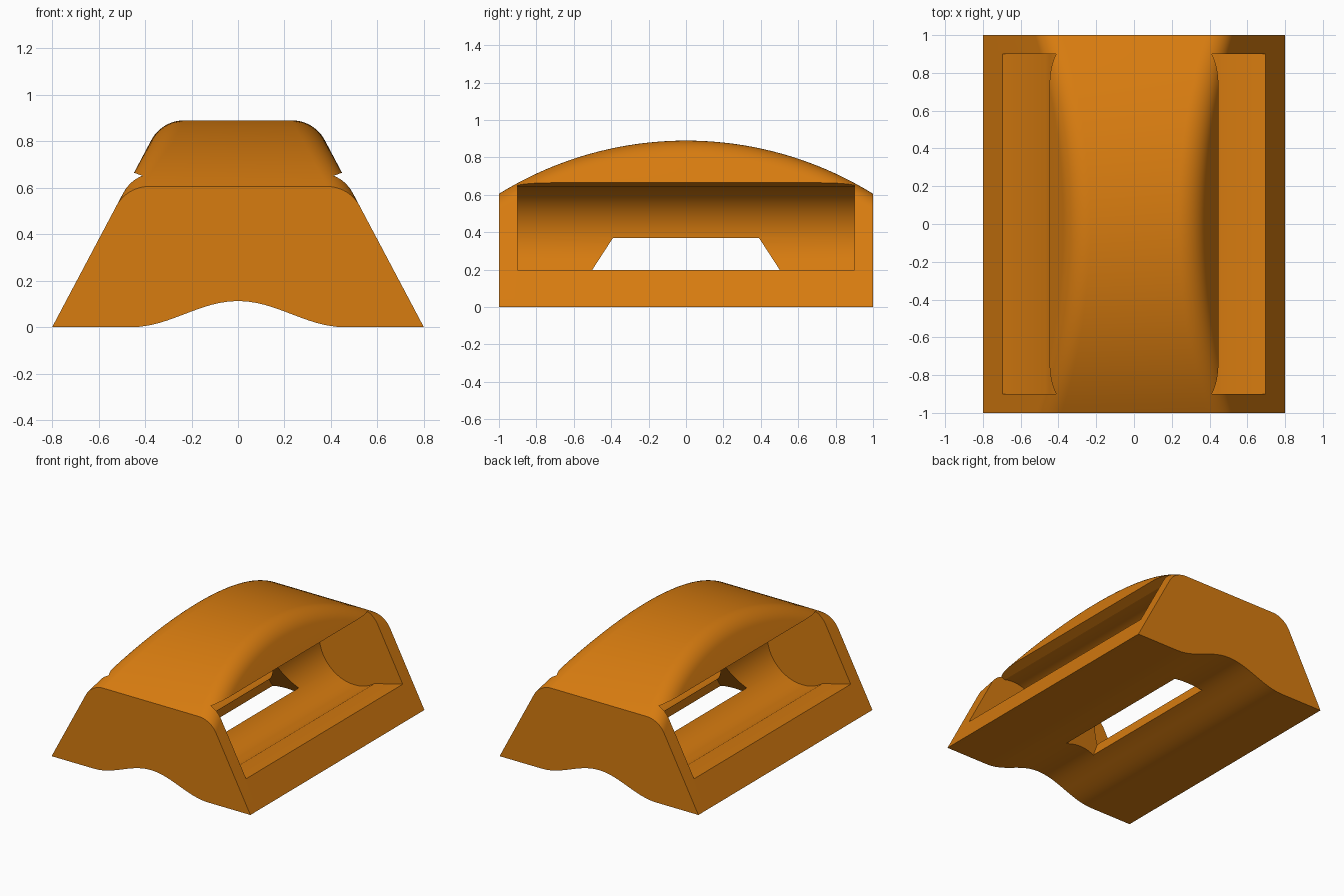
import bpy, bmesh, math

if "Cube" in bpy.data.objects:
    bpy.data.objects.remove(bpy.data.objects["Cube"])

SLOPE = 0.53                      # inward lean of the side faces per unit height
R_TOP = 0.16                      # rounding of the upper long edges


def loft(name, rings):
    """Closed solid from equal-length rings of points."""
    bm = bmesh.new()
    vs = [[bm.verts.new(p) for p in ring] for ring in rings]
    n = len(vs[0])
    for a, b in zip(vs, vs[1:]):
        for i in range(n):
            bm.faces.new((a[i], a[(i + 1) % n], b[(i + 1) % n], b[i]))
    bm.faces.new(vs[0])
    bm.faces.new(vs[-1])
    bmesh.ops.recalc_face_normals(bm, faces=bm.faces)
    mesh = bpy.data.meshes.new(name)
    bm.to_mesh(mesh)
    bm.free()
    ob = bpy.data.objects.new(name, mesh)
    bpy.context.collection.objects.link(ob)
    return ob


def body_section(y):
    """Trapezoid with rounded shoulders and an arched underside."""
    top = 0.89 - (1.9 - math.sqrt(1.9 ** 2 - y * y))
    lean = math.atan2(1, SLOPE)                       # side angle
    cx = 0.8 - SLOPE * top - R_TOP * math.tan(lean / 2)
    cz = top - R_TOP
    start = math.pi / 2 - lean
    right = []
    for i in range(13):
        a = start + lean * i / 12
        right.append((cx + R_TOP * math.cos(a), cz + R_TOP * math.sin(a)))
    left = [(-x, z) for x, z in reversed(right)]
    under = [(-0.8, 0)]
    for i in range(25):
        x = -0.46 + 0.92 * i / 24
        under.append((x, 0.1125 * (1 + math.cos(math.pi * x / 0.46)) / 2))
    under.append((0.8, 0))
    return [(x, y, z) for x, z in under + right + left]


# Main body, lofted along its length under a curved crown
body = loft("body", [body_section(-1 + 2 * i / 48) for i in range(49)])


def slot_profile(side):
    """Round-backed slot with a sloping lip and floor."""
    cx, cz, r = 0.305, 0.37, 0.281
    a0, a1 = math.atan2(0.27, 0.075), math.atan2(-0.23, 0.165) + 2 * math.pi
    pts = [(cx + r * math.cos(a0 + (a1 - a0) * i / 40),
            cz + r * math.sin(a0 + (a1 - a0) * i / 40)) for i in range(41)]
    pts += [(0.695, 0.197), (0.95, 0.263), (0.95, 0.842)]
    return [(side * x, z) for x, z in pts]


# Side slots, one on each side
cutters = []
for side, label in ((1, "right"), (-1, "left")):
    prof = slot_profile(side)
    cutters.append(loft(label + "_slot_cutter",
                        [[(x, y, z) for x, z in prof] for y in (-0.9, 0.9)]))

# Tapered pocket from below that opens into both slots
pocket = [(-0.65, -0.03), (0.65, -0.03), (0.39, 0.37), (-0.39, 0.37)]
cutters.append(loft("pocket_cutter",
                    [[(x, y, z) for y, z in pocket] for x in (-0.12, 0.12)]))

bpy.context.view_layer.objects.active = body
for c in cutters:
    mod = body.modifiers.new(c.name, 'BOOLEAN')
    mod.operation = 'DIFFERENCE'
    mod.solver = 'EXACT'
    mod.object = c
    bpy.ops.object.modifier_apply(modifier=mod.name)
for c in cutters:
    bpy.data.objects.remove(c, do_unlink=True)

# Orange finish, smooth with crisp edges
orange = bpy.data.materials.new("orange")
orange.diffuse_color = (0.68, 0.2, 0.005, 1)
orange.use_nodes = True
orange.node_tree.nodes["Principled BSDF"].inputs["Base Color"].default_value = orange.diffuse_color
body.data.materials.clear()
body.data.materials.append(orange)
for p in body.data.polygons:
    p.material_index = 0
body.select_set(True)
bpy.ops.object.shade_smooth_by_angle(angle=math.radians(25))
